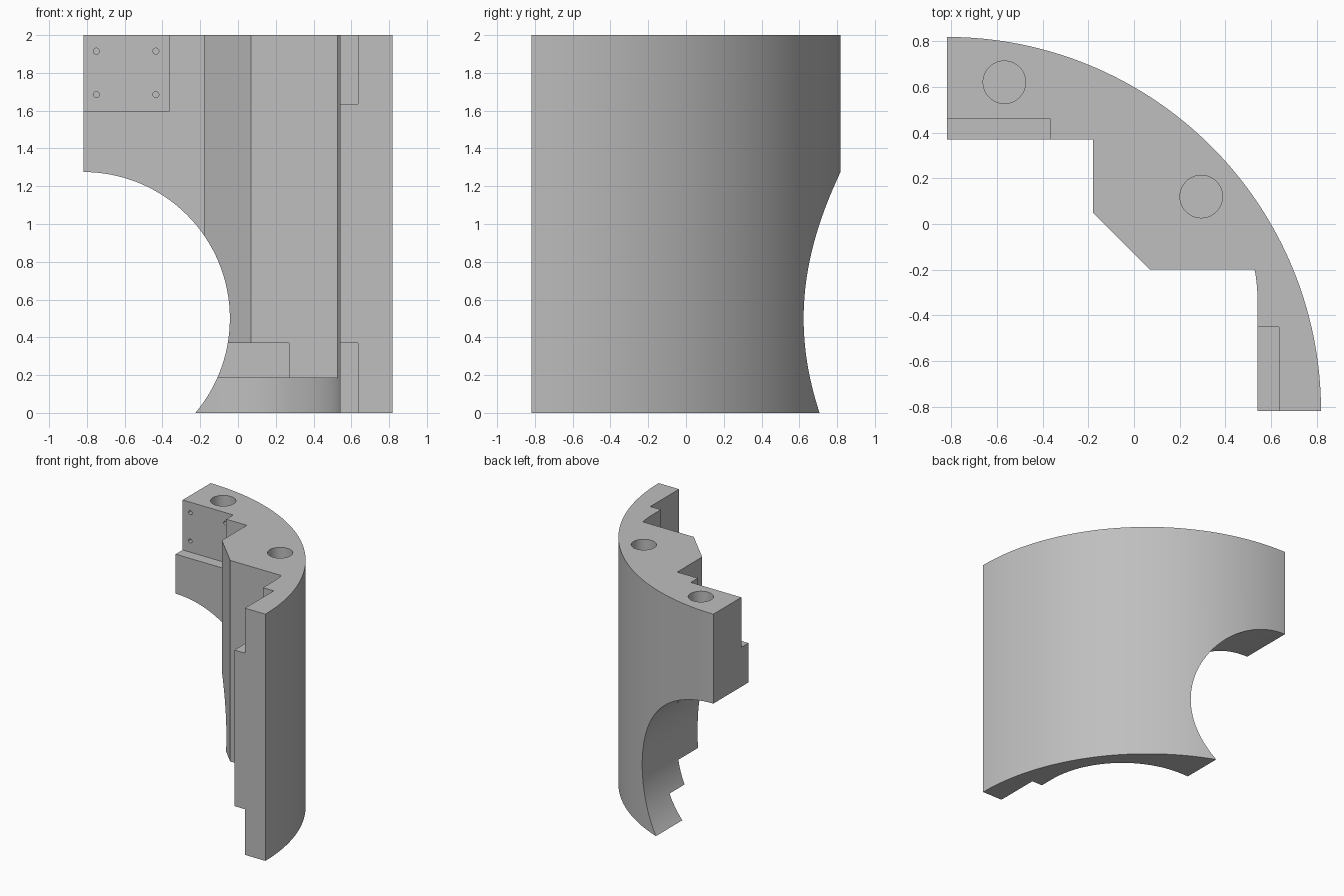
import bpy, bmesh, math
from mathutils import Matrix, Vector

if "Cube" in bpy.data.objects:
    bpy.data.objects.remove(bpy.data.objects["Cube"], do_unlink=True)

H = 0.818          # half width of the quarter ring
WALL = 0.37        # inner wall face

grey = bpy.data.materials.new("plain grey")
grey.use_nodes = True
color = (0.52, 0.52, 0.52, 1)
grey.diffuse_color = color
grey.node_tree.nodes["Principled BSDF"].inputs["Base Color"].default_value = color


def finish(name, bm):
    bmesh.ops.recalc_face_normals(bm, faces=bm.faces)
    mesh = bpy.data.meshes.new(name)
    bm.to_mesh(mesh)
    bm.free()
    mesh.materials.append(grey)
    ob = bpy.data.objects.new(name, mesh)
    bpy.context.collection.objects.link(ob)
    return ob


def prism(name, points, z0, z1):
    bm = bmesh.new()
    face = bm.faces.new([bm.verts.new((x, y, z0)) for x, y in points])
    top = bmesh.ops.extrude_face_region(bm, geom=[face])["geom"]
    bmesh.ops.translate(bm, vec=(0, 0, z1 - z0),
                        verts=[v for v in top if isinstance(v, bmesh.types.BMVert)])
    return finish(name, bm)


def box(name, x0, x1, y0, y1, z0, z1):
    return prism(name, [(x0, y0), (x1, y0), (x1, y1), (x0, y1)], z0, z1)


def cylinder(name, start, end, radius, sides):
    start, end = Vector(start), Vector(end)
    axis = end - start
    turn = axis.to_track_quat("Z", "Y").to_matrix().to_4x4()
    bm = bmesh.new()
    bmesh.ops.create_cone(bm, cap_ends=True, segments=sides, radius1=radius,
                          radius2=radius, depth=axis.length,
                          matrix=Matrix.Translation((start + end) / 2) @ turn)
    return finish(name, bm)


def arc(cx, cy, r, a0, a1, steps):
    angles = [math.radians(a0 + (a1 - a0) * i / steps) for i in range(steps + 1)]
    return [(cx + r * math.cos(a), cy + r * math.sin(a)) for a in angles]


def combine(target, tool, operation="DIFFERENCE"):
    mod = target.modifiers.new("combine", "BOOLEAN")
    mod.operation, mod.solver, mod.object = operation, "EXACT", tool
    bpy.ops.object.select_all(action="DESELECT")
    bpy.context.view_layer.objects.active = target
    target.select_set(True)
    bpy.ops.object.modifier_apply(modifier=mod.name)
    bpy.data.objects.remove(tool, do_unlink=True)


# Quarter ring wall with a rounded inside corner
outer = arc(-H, -H, 2 * H, 0, 90, 64)
inner = arc(-0.16, WALL - 0.7, 0.7, 90, 0, 32)
body = prism("curved_wall_block", outer + [(-H, WALL)] + inner + [(0.54, -H)], 0, 2.1)

# Chamfered pilaster in the inside corner, stopping above the floor
pilaster = prism("pilaster", [(-0.18, 0.05), (0.07, -0.2), (0.58, -0.2), (0.58, -0.1),
                              (0.3, 0.3), (-0.18, 0.5)], 0.185, 2.2)
combine(pilaster, box("pilaster_notch", -0.4, 0.27, -0.4, 0.175, 0, 0.37))
combine(body, pilaster, "UNION")

# Level top
combine(body, box("top_trim", -1, 1, -1, 1, 2, 2.5))

# Round opening through the wall
combine(body, cylinder("round_opening", (-H, -1.2, 0.5), (-H, 1.2, 0.5), 0.775, 128))

# Plate recess with four screw holes
combine(body, box("plate_recess", -1, -0.365, 0.2, 0.46, 1.595, 2.2))
for x in (-0.75, -0.435):
    for z in (1.685, 1.915):
        combine(body, cylinder("screw_hole", (x, 0.4, z), (x, 0.56, z), 0.016, 20))

# Notches at the top and bottom of the front end
for z0, z1 in ((-0.2, 0.37), (1.635, 2.2)):
    combine(body, box("end_notch", 0.4, 0.635, -1, -0.45, z0, z1))

# Blind dowel holes in the top
for x, y in ((-0.567, 0.62), (0.294, 0.12)):
    combine(body, cylinder("dowel_hole", (x, y, 1.63), (x, y, 2.2), 0.093, 48))

bpy.ops.object.select_all(action="DESELECT")
bpy.context.view_layer.objects.active = body
body.select_set(True)
bpy.ops.object.shade_smooth_by_angle(angle=math.radians(25))
